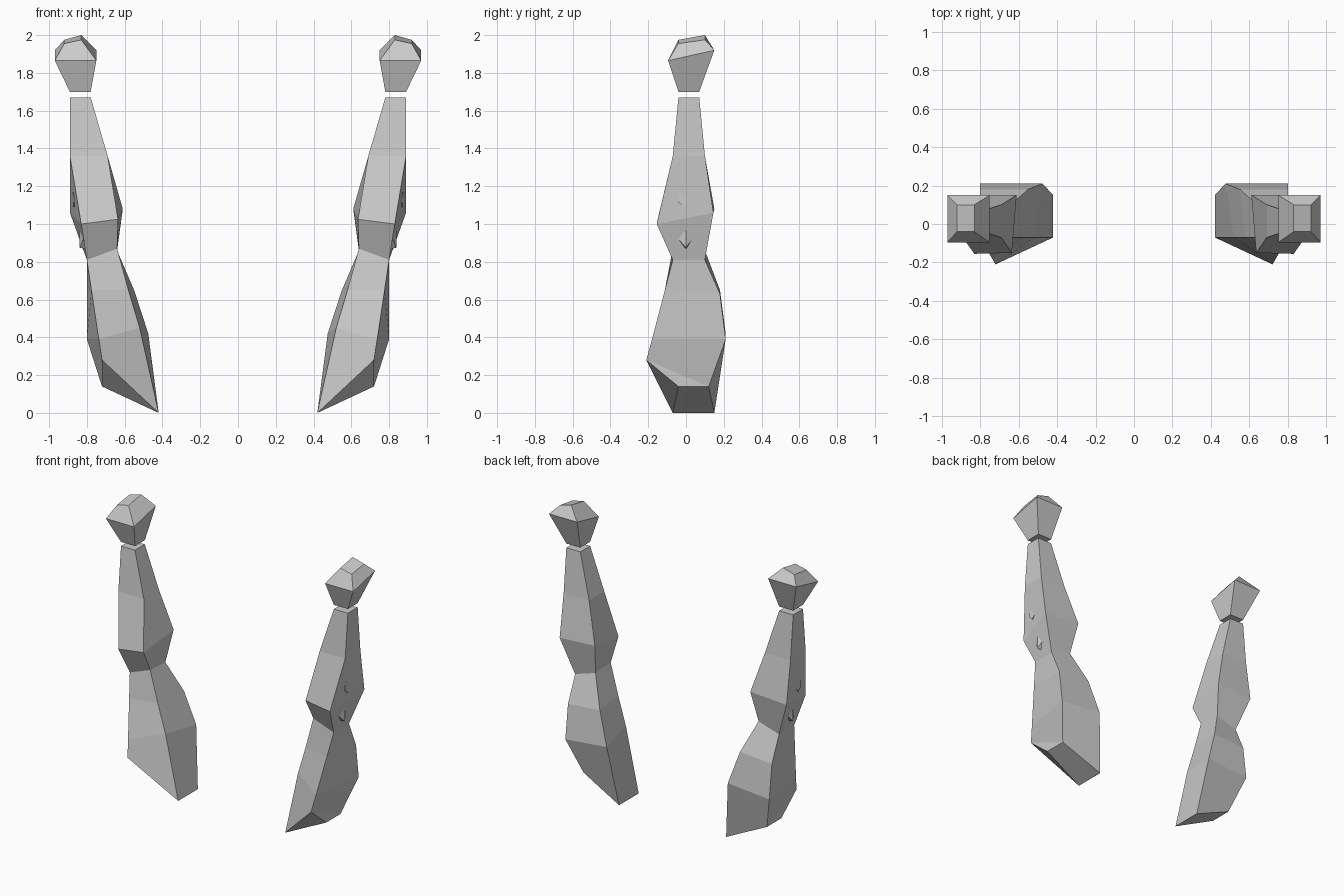
import bpy, bmesh

if "Cube" in bpy.data.objects:
    bpy.data.objects.remove(bpy.data.objects["Cube"])


def make(name, bm):
    bmesh.ops.remove_doubles(bm, verts=bm.verts, dist=0.0005)
    bmesh.ops.recalc_face_normals(bm, faces=bm.faces)
    me = bpy.data.meshes.new(name)
    bm.to_mesh(me)
    bm.free()
    ob = bpy.data.objects.new(name, me)
    bpy.context.collection.objects.link(ob)
    m = ob.modifiers.new("Mirror", 'MIRROR')
    m.use_axis[0] = True
    m.use_mirror_merge = False
    return ob


def loft(bm, rings):
    """Skin closed cross-sections and cap both ends; shared corners become triangles."""
    cache = {}

    def vert(p):
        if p not in cache:
            cache[p] = bm.verts.new(p)
        return cache[p]

    def face(pts):
        vs = list(dict.fromkeys(vert(p) for p in pts))
        if len(vs) > 2:
            bm.faces.new(vs)

    for a, b in zip(rings, rings[1:]):
        n = len(a)
        for i in range(n):
            j = (i + 1) % n
            face((a[i], a[j], b[j], b[i]))
    face(rings[0])
    face(rings[-1])


def rect(x0, x1, y0, y1, z):
    return [(x0, y0, z), (x1, y0, z), (x1, y1, z), (x0, y1, z)]


# Arm: corners run inner front, outer front, outer back, inner back
tip_f, tip_b, heel = (.42, -.07, 0), (.42, .15, 0), (.72, .12, .14)
bm = bmesh.new()
loft(bm, [
    rect(.78, .89, -.04, .07, 1.67),
    rect(.69, .89, -.07, .10, 1.36),
    [(.635, -.15, 1.025), (.83, -.155, 1.0), (.89, .145, 1.06), (.61, .15, 1.08)],
    [(.64, -.07, .87), (.80, -.07, .81), (.80, .10, .81), (.64, .10, .86)],
    [(.58, -.07, .65), (.776, -.112, .65), (.80, .18, .63), (.55, .18, .65)],
    [(.52, -.07, .45), (.737, -.18, .39), (.80, .21, .39), (.475, .21, .42)],
    [tip_f, (.72, -.21, .28), heel, tip_b],
    [tip_f, (.72, -.04, .14), heel, tip_b],
])
make("arm", bm)

# Faceted fist floating above each arm
bm = bmesh.new()
loft(bm, [
    rect(.78, .89, -.04, .07, 1.70),
    [(.75, -.095, 1.865), (.97, -.095, 1.865), (.97, .15, 1.92), (.75, .15, 1.92)],
    [(.83, -.04, 1.975), (.92, -.04, 1.955), (.92, .10, 1.975), (.83, .10, 2.0)],
])
make("fist", bm)

# Small studs set into the outer side
bm = bmesh.new()
for z, x in ((1.29, .884), (1.13, .873)):
    prof = [(-.04, .04), (.01, .04), (.01, -.015), (-.015, -.04), (-.04, -.015)]
    loft(bm, [[(px, y - .0, z + dz) for y, dz in prof] for px in (x - .03, x)])
make("studs", bm)

# Pointed thorn near the elbow
bm = bmesh.new()
base = [(.84, 0, .97), (.82, -.04, .92), (.80, 0, .865), (.82, .04, .93)]
tip = (.838, 0, .875)
loft(bm, [base, [tip] * 4])
make("thorn", bm)
